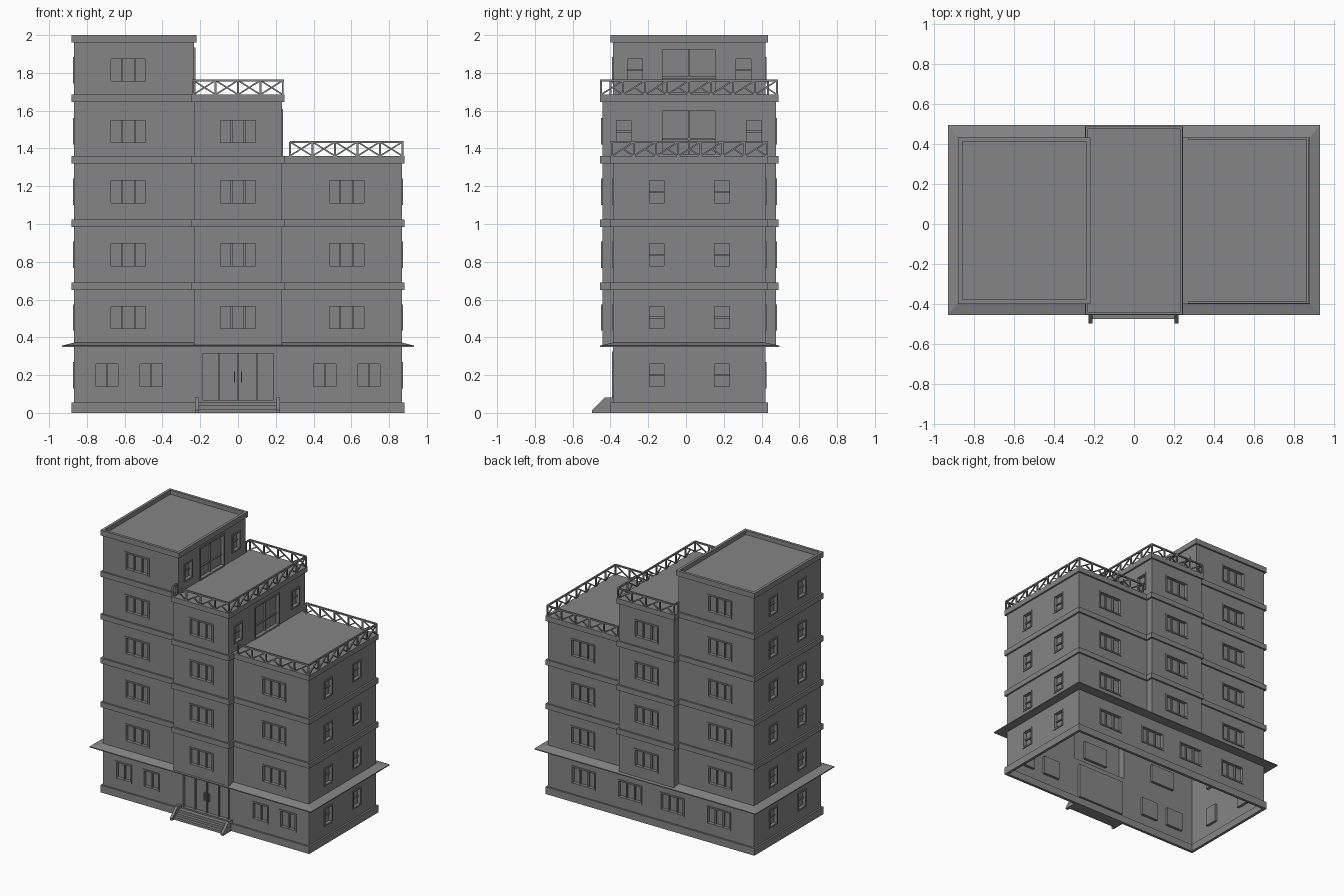
import bpy, bmesh
from mathutils import Vector, Matrix

cube = bpy.data.objects.get("Cube")
if cube:
    bpy.data.objects.remove(cube, do_unlink=True)

# Single plaster colour
plaster = bpy.data.materials.new("grey_plaster")
plaster.use_nodes = True
colour = (0.235, 0.235, 0.235, 1)
plaster.diffuse_color = colour
plaster.node_tree.nodes["Principled BSDF"].inputs["Base Color"].default_value = colour

# Main plan sizes: wings, middle bay, front and back walls
WING, BAY = 0.868, 0.232
FRONT, BACK = -0.387, 0.421
BAY_FRONT, BAY_BACK = -0.443, 0.476
UP = Vector((0, 0, 1))


def finish(name, bm):
    mesh = bpy.data.meshes.new(name)
    bm.to_mesh(mesh)
    bm.free()
    mesh.materials.append(plaster)
    obj = bpy.data.objects.new(name, mesh)
    bpy.context.scene.collection.objects.link(obj)
    return obj


def face(bm, pts):
    bm.faces.new([bm.verts.new(p) for p in pts])


def outline(kind, g=0):
    """Counterclockwise plan of a storey, grown outward by g."""
    x, b = WING + g, BAY + g
    f, k, bf, bk = FRONT - g, BACK + g, BAY_FRONT - g, BAY_BACK + g
    if kind == "ground":
        return [(-x, f), (x, f), (x, k), (-x, k)]
    if kind == "tower":
        return [(-x, f), (g - BAY, f), (g - BAY, k), (-x, k)]
    left_front, left_back = [(-x, f), (-b, f), (-b, bf), (b, bf)], [(b, bk), (-b, bk), (-b, k), (-x, k)]
    right = [(b, f), (x, f), (x, k), (b, k)] if kind == "full" else []
    return left_front + right + left_back


def band(bm, outer, inner, z0, z1, inner_top=None):
    """Closed ring between two matching plans."""
    zi = z1 if inner_top is None else inner_top
    n = len(outer)
    for i in range(n):
        j = (i + 1) % n
        a, b, c, d = outer[i], outer[j], inner[j], inner[i]
        face(bm, [(*a, z0), (*b, z0), (*b, z1), (*a, z1)])
        face(bm, [(*a, z1), (*b, z1), (*c, zi), (*d, zi)])
        face(bm, [(*b, z0), (*a, z0), (*d, z0), (*c, z0)])
        face(bm, [(*c, z0), (*d, z0), (*d, zi), (*c, zi)])


def box(bm, lo, hi, frame=Matrix.Identity(4)):
    lo, hi = Vector(lo), Vector(hi)
    place = frame @ Matrix.Translation((lo + hi) / 2) @ Matrix.Diagonal((*(hi - lo), 1))
    bmesh.ops.create_cube(bm, size=1, matrix=place)


def bar(bm, a, b, t=0.01):
    a, b = Vector(a), Vector(b)
    turn = (b - a).to_track_quat("X", "Z").to_matrix().to_4x4()
    place = Matrix.Translation((a + b) / 2) @ turn @ Matrix.Diagonal(((b - a).length, t, t, 1))
    bmesh.ops.create_cube(bm, size=1, matrix=place)


# Opening styles: upright and level glazing bars as fractions
TRIPLE, PAIR, SASH = ([1/3, 2/3], []), ([0.5], []), ([], [0.5])
SLIDE, ENTRANCE = ([0.5], [0.36]), ([0.25, 0.5, 0.75], [])
openings = []


def opening(x, y, w, z0, h, style):
    openings.append((Vector((x, y, 0)), w, z0, z0 + h, style))


sills = [0.13, 0.435, 0.767, 1.1, 1.42, 1.745]
WIN_H = 0.14
for level, sill in enumerate(sills):
    # Side windows
    for y in (-0.155, 0.19):
        opening(-WING, y, 0.1, sill, WIN_H, SASH)
        if level < 4:
            opening(WING, y, 0.1, sill, WIN_H, SASH)
    # Front and back windows of the upper storeys
    if level > 0:
        for y in (FRONT, BACK):
            opening(-0.58, y, 0.205, sill, WIN_H, TRIPLE)
            if level < 4:
                opening(0.575, y, 0.205, sill, WIN_H, TRIPLE)
        if level < 5:
            for y in (BAY_FRONT, BAY_BACK):
                opening(0, y, 0.205, sill, WIN_H, TRIPLE)
# Ground storey windows and entrance
for side in (-1, 1):
    for x in (0.46, 0.693):
        opening(side * x, FRONT, 0.14, sills[0], WIN_H, PAIR)
    for x in (0.18, 0.57):
        opening(side * x, BACK, 0.205, sills[0], WIN_H, TRIPLE)
opening(0, FRONT, 0.4, 0.058, 0.268, ENTRANCE)
# Terrace doors with a window on each side
for x, floor, ys in ((-BAY, 1.685, (-0.27, 0.305)), (BAY, 1.36, (-0.33, 0.36))):
    opening(x, 0.015, 0.3, floor, 0.25, SLIDE)
    for y in ys:
        opening(x, y, 0.1, floor + 0.06, WIN_H, SASH)

TRIM, DEPTH = 0.011, 0.02
frames = bmesh.new()


def add_frame(frame, u0, u1, z0, z1, style):
    """Trim and glazing bars; local axes are along, outward, up."""
    for a, b in ((u0, u0 + TRIM), (u1 - TRIM, u1)):
        box(frames, (a, -DEPTH, z0), (b, 0.006, z1), frame)
    for a, b in ((z0, z0 + TRIM), (z1 - TRIM, z1)):
        box(frames, (u0 + TRIM, -DEPTH, a), (u1 - TRIM, 0.006, b), frame)
    for f in style[0]:
        u = u0 + (u1 - u0) * f
        box(frames, (u - 0.005, -DEPTH, z0 + TRIM), (u + 0.005, -0.008, z1 - TRIM), frame)
    for f in style[1]:
        z = z0 + (z1 - z0) * f
        box(frames, (u0 + TRIM, -DEPTH, z - 0.005), (u1 - TRIM, -0.01, z + 0.005), frame)
    if style is ENTRANCE:
        for u in (-0.018, 0.018):
            c = (u0 + u1) / 2 + u
            box(frames, (c - 0.003, -DEPTH, 0.16), (c + 0.003, -0.004, 0.22), frame)


def walls(name, kind, z0, z1):
    """Storey walls with recessed openings."""
    bm = bmesh.new()
    pts = [Vector((*p, 0)) for p in outline(kind)]
    for p, q in zip(pts, pts[1:] + pts[:1]):
        length = (q - p).length
        u = (q - p) / length
        n = u.cross(UP)
        frame = Matrix((u, n, UP)).transposed().to_4x4()
        frame.translation = p
        holes = []
        for c, w, a, b, style in openings:
            d = c - p
            along = d.dot(u)
            if abs(d.dot(n)) < 0.001 and 0 < along < length and z0 < (a + b) / 2 < z1:
                add_frame(frame, along - w / 2, along + w / 2, a, b, style)
                holes.append((along - w / 2 + TRIM, along + w / 2 - TRIM, a + TRIM, b - TRIM))
        us = sorted({0, length, *(h[0] for h in holes), *(h[1] for h in holes)})
        zs = sorted({z0, z1, *(h[2] for h in holes), *(h[3] for h in holes)})

        def rect(a0, a1, c0, c1, depth=0):
            return [frame @ Vector(v) for v in
                    ((a0, -depth, c0), (a1, -depth, c0), (a1, -depth, c1), (a0, -depth, c1))]
        for a0, a1 in zip(us, us[1:]):
            for c0, c1 in zip(zs, zs[1:]):
                ma, mc = (a0 + a1) / 2, (c0 + c1) / 2
                if not any(h[0] < ma < h[1] and h[2] < mc < h[3] for h in holes):
                    face(bm, rect(a0, a1, c0, c1))
        for h in holes:
            near, far = rect(*h), rect(*h, DEPTH)
            face(bm, far)
            for i in range(4):
                j = (i + 1) % 4
                face(bm, [near[i], near[j], far[j], far[i]])
    bmesh.ops.remove_doubles(bm, verts=bm.verts, dist=0.00001)
    finish(name, bm)


walls("ground_walls", "ground", 0, 0.365)
walls("middle_walls", "full", 0.355, 1.34)
walls("upper_walls", "stepped", 1.34, 1.665)
walls("tower_walls", "tower", 1.665, 1.985)
finish("window_and_door_frames", frames)

# Plinth, floor bands and tower parapet
for name, kind, z0, z1 in (("plinth", "ground", 0, 0.055), ("first_band", "full", 0.65, 0.69),
                           ("second_band", "full", 0.985, 1.025), ("third_band", "full", 1.32, 1.36),
                           ("fourth_band", "stepped", 1.645, 1.685), ("parapet", "tower", 1.96, 2.0)):
    bm = bmesh.new()
    band(bm, outline(kind, 0.013), outline(kind, -0.008), z0, z1)
    finish(name, bm)

# Sloping canopy above the ground storey
bm = bmesh.new()
band(bm, [(-0.933, -0.455), (0.933, -0.455), (0.933, 0.495), (-0.933, 0.495)],
     outline("ground"), 0.349, 0.356, 0.372)
finish("canopy", bm)

# Flat roofs
for name, x0, x1, y0, y1, z in (("tower_roof", -WING, -BAY, FRONT, BACK, 1.968),
                                ("bay_roof", -BAY, BAY, BAY_FRONT, BAY_BACK, 1.685),
                                ("wing_roof", BAY, WING, FRONT, BACK, 1.36)):
    bm = bmesh.new()
    box(bm, (x0, y0, z - 0.01), (x1, y1, z))
    finish(name, bm)


# Terrace railings with braced panels
def railing(name, path, z, height=0.08):
    bm = bmesh.new()
    low, high = UP * z, UP * (z + height - 0.005)
    for p, q in zip(path, path[1:]):
        p, q = Vector((*p, 0)), Vector((*q, 0))
        n = max(1, round((q - p).length / 0.118))
        bar(bm, p + high, q + high, 0.011)
        for i in range(n + 1):
            a = p.lerp(q, i / n)
            bar(bm, a + low, a + high)
            if i < n and n > 1:
                b = p.lerp(q, (i + 1) / n)
                bar(bm, a + low, b + high, 0.008)
                bar(bm, (a + b + low + high) / 2, b + low, 0.008)
    finish(name, bm)


railing("bay_railing", [(-0.237, -0.4), (-0.237, -0.449), (0.237, -0.449),
                        (0.237, 0.482), (-0.237, 0.482), (-0.237, 0.434)], 1.685)
railing("wing_railing", [(0.275, -0.393), (0.871, -0.393), (0.871, 0.428), (0.275, 0.428)], 1.36)

# Entrance steps
bm = bmesh.new()
for i in range(3):
    box(bm, (-0.21, -0.475 + i * 0.025, i * 0.019), (0.21, FRONT, (i + 1) * 0.019))
finish("entrance_steps", bm)

# Sloped cheek walls beside the steps
for side, x in (("right", -0.217), ("left", 0.213)):
    bm = bmesh.new()
    profile = [(-0.498, 0), (FRONT, 0), (FRONT, 0.082), (-0.43, 0.082), (-0.498, 0.014)]
    base = bm.faces.new([bm.verts.new((x - 0.01, y, z)) for y, z in profile])
    new = bmesh.ops.extrude_face_region(bm, geom=[base])["geom"]
    bmesh.ops.translate(bm, vec=(0.02, 0, 0), verts=[v for v in new if isinstance(v, bmesh.types.BMVert)])
    bmesh.ops.recalc_face_normals(bm, faces=bm.faces)
    finish(side + "_step_cheek", bm)
